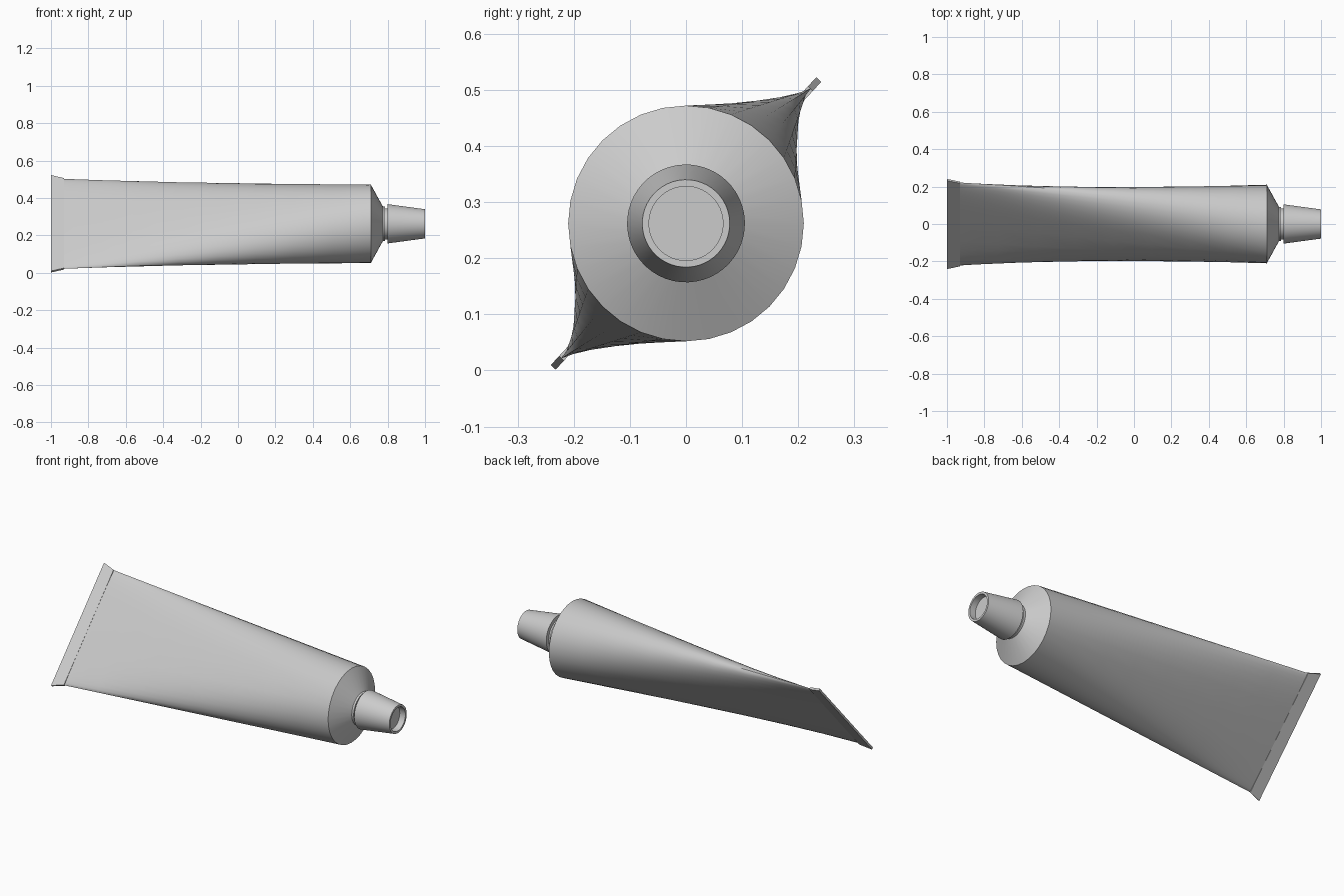
import bpy, bmesh
from math import sin, cos, pi, radians, copysign

if "Cube" in bpy.data.objects:
    bpy.data.objects.remove(bpy.data.objects["Cube"])

CZ = 0.262                 # height of the tube axis
SEAM = radians(47.3)       # tilt of the crimped end about the axis
N = 32                     # sides around the tube


def loft(name, rings, cap_start=True, cap_end=True, smooth=30):
    """Skin a list of closed point rings, optionally capping both ends."""
    bm = bmesh.new()
    vr = [[bm.verts.new(p) for p in r] for r in rings]
    n = len(rings[0])
    for a, b in zip(vr, vr[1:]):
        for i in range(n):
            j = (i + 1) % n
            bm.faces.new((a[i], a[j], b[j], b[i]))
    if cap_start:
        bm.faces.new(vr[0])
    if cap_end:
        bm.faces.new(vr[-1])
    bmesh.ops.recalc_face_normals(bm, faces=bm.faces)
    me = bpy.data.meshes.new(name)
    bm.to_mesh(me)
    bm.free()
    ob = bpy.data.objects.new(name, me)
    bpy.context.collection.objects.link(ob)
    bpy.ops.object.select_all(action='DESELECT')
    ob.select_set(True)
    bpy.context.view_layer.objects.active = ob
    bpy.ops.object.shade_smooth_by_angle(angle=radians(smooth))
    return ob


def seam_point(x, u, v):
    """u runs along the crimp, v across its thickness."""
    return (x, u * cos(SEAM) - v * sin(SEAM), CZ + u * sin(SEAM) + v * cos(SEAM))


def circle(x, r, n=N, turn=0.0):
    return [seam_point(x, r * cos(2 * pi * i / n + turn), r * sin(2 * pi * i / n + turn))
            for i in range(n)]


# tube body: ruled skin from the flat crimp to the round shoulder, slightly twisted
TWIST = radians(9)
flat = []
for i in range(N):
    c, s = cos(2 * pi * i / N), sin(2 * pi * i / N)
    flat.append(seam_point(-0.93, copysign(abs(c) ** 0.55, c) * 0.327, s * 0.005))
round_end = circle(0.71, 0.21, turn=TWIST)
STEPS = 8
body = [[tuple(p + (q - p) * k / STEPS for p, q in zip(a, b)) for a, b in zip(flat, round_end)]
        for k in range(STEPS + 1)]
loft("tube_body", body, cap_end=False)

# flared crimp strip
strip = [[seam_point(x, su * h, sv * 0.006) for su, sv in ((1, 1), (-1, 1), (-1, -1), (1, -1))]
         for x, h in ((-1.0, 0.349), (-0.93, 0.327))]
loft("crimp_strip", strip)

# shoulder cone and neck
shoulder = [(0.71, 0.21), (0.775, 0.092), (0.787, 0.092), (0.787, 0.083), (0.81, 0.083)]
loft("shoulder_and_neck", [circle(x, r, turn=TWIST) for x, r in shoulder], cap_start=False)

# tapered cap with a recessed end
cap = [(0.80, 0.105), (1.0, 0.078), (1.0, 0.066), (0.965, 0.066)]
loft("cap", [circle(x, r, 48) for x, r in cap])
